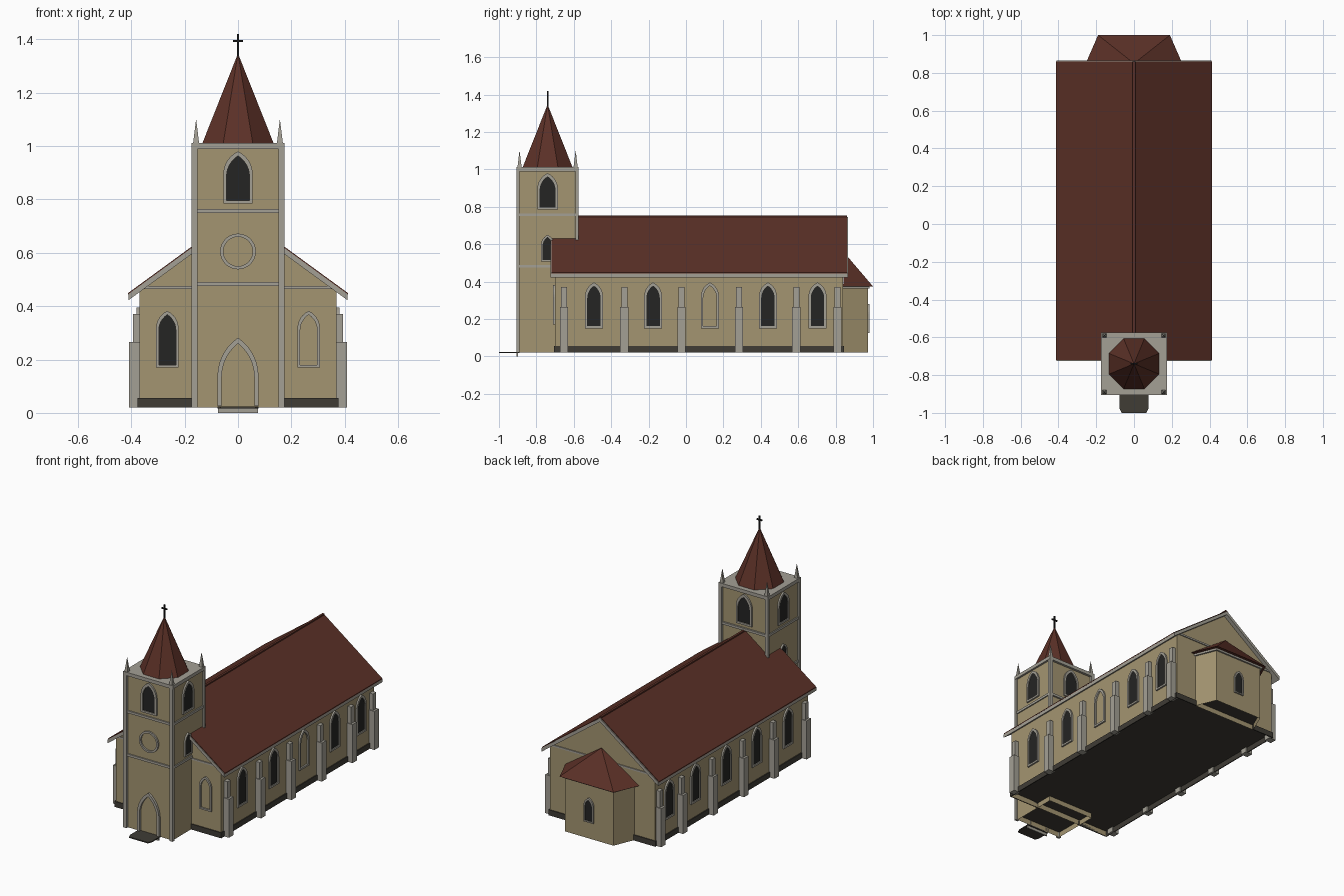
import bpy, bmesh, math
from mathutils import Matrix, Vector

cube = bpy.data.objects.get("Cube")
if cube:
    bpy.data.objects.remove(cube, do_unlink=True)


def material(name, r, g, b):
    m = bpy.data.materials.new(name)
    m.use_nodes = True
    m.diffuse_color = (r, g, b, 1)
    m.node_tree.nodes["Principled BSDF"].inputs["Base Color"].default_value = (r, g, b, 1)
    return m


PLASTER = material("tan plaster", .37, .30, .165)
STONE = material("pale grey stone", .37, .35, .30)
ROOF = material("dark red roof", .105, .03, .02)
BASE = material("dark base stone", .05, .045, .036)
GLASS = material("dark glass", .018, .018, .017)
IRON = material("black iron", .01, .01, .01)

SLOPE, RIDGE = .73, .748
FLOOR, GROUND = .055, .02
TOWER_Y = -.74
FRONT, RIGHT, BACK, LEFT = 0, 90, 180, -90


def finish(name, bm, mat, matrix=None):
    bmesh.ops.recalc_face_normals(bm, faces=bm.faces)
    mesh = bpy.data.meshes.new(name)
    bm.to_mesh(mesh)
    bm.free()
    mesh.materials.append(mat)
    ob = bpy.data.objects.new(name, mesh)
    if matrix:
        ob.matrix_world = matrix
    bpy.context.collection.objects.link(ob)
    return ob


def box(name, x, y, z, mat):
    """Box from three (low, high) ranges."""
    bm = bmesh.new()
    bmesh.ops.create_cube(bm, size=1)
    for v in bm.verts:
        v.co = [lo + (c + .5) * (hi - lo) for c, (lo, hi) in zip(v.co, (x, y, z))]
    return finish(name, bm, mat)


def prism(name, points, move, mat, open_bottom=False, matrix=None):
    """Polygon pushed along a vector."""
    bm = bmesh.new()
    face = bm.faces.new([bm.verts.new(p) for p in points])
    new = bmesh.ops.extrude_face_region(bm, geom=[face], use_keep_orig=True)["geom"]
    bmesh.ops.translate(bm, vec=move, verts=[g for g in new if isinstance(g, bmesh.types.BMVert)])
    if open_bottom:
        bm.normal_update()
        low = min(v.co.z for v in bm.verts)
        gone = [f for f in bm.faces if all(v.co.z < low + .001 for v in f.verts)]
        bmesh.ops.delete(bm, geom=gone, context="FACES")
    return finish(name, bm, mat, matrix)


def cone(name, radius, sides, x, y, z, height, mat):
    bm = bmesh.new()
    turn = Matrix.Rotation(math.pi / sides, 4, "Z")
    bmesh.ops.create_cone(bm, cap_ends=True, segments=sides, radius1=radius, radius2=0, depth=height,
                          matrix=Matrix.Translation((x, y, z + height / 2)) @ turn)
    bmesh.ops.remove_doubles(bm, verts=bm.verts, dist=.0001)
    return finish(name, bm, mat)


def wall_matrix(side, x, y):
    return Matrix.Translation((x, y, 0)) @ Matrix.Rotation(math.radians(side), 4, "Z")


def arch(w, low, top, rise):
    """Pointed arch outline as (u, z) pairs."""
    r = (w * w + rise * rise) / (2 * w)
    end = math.asin(min(1, rise / r))
    half = [(w - r + r * math.cos(end * i / 6), top - rise + r * math.sin(end * i / 6)) for i in range(7)]
    return [(w, low)] + half + [(-u, z) for u, z in reversed(half[:-1])] + [(-w, low)]


def ring(name, outer, inner, depth, matrix, closed=True):
    """Raised frame between two outlines, facing local -y."""
    bm = bmesh.new()
    loops = [[bm.verts.new((u, d, z)) for u, z in line]
             for line, d in ((outer, .002), (outer, -depth), (inner, -depth), (inner, .002))]
    n = len(outer)
    for a in range(3):
        for i in range(n if closed else n - 1):
            j = (i + 1) % n
            bm.faces.new((loops[a][i], loops[a][j], loops[a + 1][j], loops[a + 1][i]))
    return finish(name, bm, STONE, matrix)


def window(name, side, x, y, w, low, top, glazed=True, t=.012):
    m = wall_matrix(side, x, y)
    rise = 1.55 * w
    inner = arch(w - t, low + t, top - 1.4 * t, rise - .6 * t)
    ring(name + "_frame", arch(w, low, top, rise), inner, .01, m)
    if glazed:
        prism(name + "_glass", [(u, 0, z) for u, z in inner], (0, -.004, 0), GLASS, matrix=m)


# Nave: open-bottomed gabled shell, raised floor, dark base course
WX, Y0, Y1 = .37, -.70, .84
under = RIDGE - .022
prism("nave_walls", [(-WX, Y0, GROUND), (WX, Y0, GROUND), (WX, Y0, under - SLOPE * WX),
                     (0, Y0, under), (-WX, Y0, under - SLOPE * WX)], (0, Y1 - Y0, 0), PLASTER, True)
box("nave_floor", (-WX + .002, WX - .002), (Y0 + .002, Y1 - .002), (FLOOR - .003, FLOOR), BASE)
for s in (-1, 1):
    box("side_base_course", sorted((s * WX, s * (WX + .006))), (Y0 - .006, Y1 + .006), (GROUND, FLOOR), BASE)
    box("front_base_course", sorted((s * .15, s * WX)), (Y0 - .006, Y0), (GROUND, FLOOR), BASE)
    box("back_base_course", sorted((s * .22, s * WX)), (Y1, Y1 + .006), (GROUND, FLOOR), BASE)
for name, y in (("front_gable_band", Y0), ("back_gable_band", Y1)):
    box(name, (-WX, WX), (y - .006, y + .006), (.464, .475), STONE)


# Nave roof: stone-edged slab with red covering on top
def roof_layer(name, half, top, thick, y0, y1, mat):
    pts = [(-half, top - SLOPE * half), (0, top), (half, top - SLOPE * half)]
    low = [(x, z - thick) for x, z in reversed(pts)]
    prism(name, [(x, y0, z) for x, z in pts + low], (0, y1 - y0, 0), mat)


roof_layer("roof_edge", .41, RIDGE - .003, .023, -.724, .866, STONE)
roof_layer("roof_covering", .412, RIDGE + .002, .006, -.72, .86, ROOF)
box("ridge_cap", (-.007, .007), (-.62, .86), (RIDGE - .01, RIDGE + .005), ROOF)

# Stepped buttresses and side windows
for s, side in ((1, RIGHT), (-1, LEFT)):
    for y in (-.652, -.33, -.024, .283, .59, .81):
        box("buttress_lower", sorted((s * (WX - .01), s * .408)), (y - .022, y + .022), (GROUND, .265), STONE)
        box("buttress_upper", sorted((s * (WX - .01), s * .394)), (y - .016, y + .016), (.26, .37), STONE)
    for i, y in enumerate((-.492, -.176, .128, .438, .703)):
        window("nave_window", side, s * WX, y, .048, .15, .395, not (s == 1 and i == 2))
    window("nave_front_window", FRONT, s * .265, Y0, .042, .17, .382, s == -1, .01)

# Tower: shell, corner strips, bands, cornice
TX, TY = .163, .15
base = [(-TX, -TY), (TX, -TY), (TX, TY), (-TX, TY)]
prism("tower_walls", [(x, TOWER_Y + y, GROUND) for x, y in base], (0, 0, .975), PLASTER, True)
box("tower_floor", (-TX + .002, TX - .002), (TOWER_Y - TY + .002, Y0), (FLOOR - .003, FLOOR), BASE)
for sx in (-1, 1):
    for sy in (-1, 1):
        y = TOWER_Y + sy * .157
        box("tower_corner_strip", sorted((sx * .152, sx * .174)), (y - .008, y + .008),
            (GROUND if sy < 0 else .5, .995), STONE)
        cone("pinnacle", .016, 4, sx * .157, TOWER_Y + sy * .15, 1.01, .092, STONE)
for z in (.475, .75):
    box("tower_band", (-.17, .17), (TOWER_Y - .158, TOWER_Y + .161), (z, z + .015), STONE)
box("tower_cornice", (-.175, .175), (TOWER_Y - .165, TOWER_Y + .165), (.99, 1.012), STONE)

# Tower openings
for side, x, y in ((FRONT, 0, -TY), (RIGHT, TX, 0), (BACK, 0, TY), (LEFT, -TX, 0)):
    window("belfry_window", side, x, TOWER_Y + y, .055, .785, .98)
    if x:
        window("tower_side_window", side, x, TOWER_Y, .035, .508, .65, True, .008)
circle = [(math.cos(math.tau * i / 32), math.sin(math.tau * i / 32)) for i in range(32)]
ring("round_window_ring", [(.067 * u, .605 + .067 * v) for u, v in circle],
     [(.055 * u, .605 + .055 * v) for u, v in circle], .01, wall_matrix(FRONT, 0, TOWER_Y - TY))
ring("door_frame", arch(.077, .025, .282, .145), arch(.061, .025, .26, .125), .014,
     wall_matrix(FRONT, 0, TOWER_Y - TY), False)

# Spire and cross
cone("spire", .133 / math.cos(math.pi / 8), 8, 0, TOWER_Y, 1.012, .335, ROOF)
box("cross_post", (-.004, .004), (TOWER_Y - .004, TOWER_Y + .004), (1.33, 1.42), IRON)
box("cross_arm", (-.019, .019), (TOWER_Y - .004, TOWER_Y + .004), (1.39, 1.398), IRON)

# Door step
prism("step_tread", [(-.077, -.89, .017), (-.077, -.975, .017), (-.066, -1, .017), (.066, -1, .017),
                     (.077, -.975, .017), (.077, -.89, .017)], (0, 0, .007), BASE)
box("step_riser", (-.075, .075), (-.905, -.897), (0, .018), STONE)


# Apse with hipped roof
def apse_outline(back, wide, y, z):
    return [(-wide, Y1, z), (-back, y, z), (back, y, z), (wide, Y1, z)]


prism("apse_walls", apse_outline(.17, .225, .972, GROUND), (0, 0, .355), PLASTER, True)
prism("apse_floor", apse_outline(.168, .223, .97, FLOOR - .003), (0, 0, .003), BASE)
prism("apse_cornice", apse_outline(.178, .235, .982, .362), (0, 0, .012), STONE)
bm = bmesh.new()
rim = [bm.verts.new(p) for p in apse_outline(.19, .26, 1, .374)]
apex = bm.verts.new((0, Y1 + .01, .55))
bm.faces.new(rim)
for i in range(4):
    bm.faces.new((rim[i], rim[(i + 1) % 4], apex))
finish("apse_roof", bm, ROOF)
window("apse_window", BACK, 0, .972, .034, .125, .28, True, .008)
